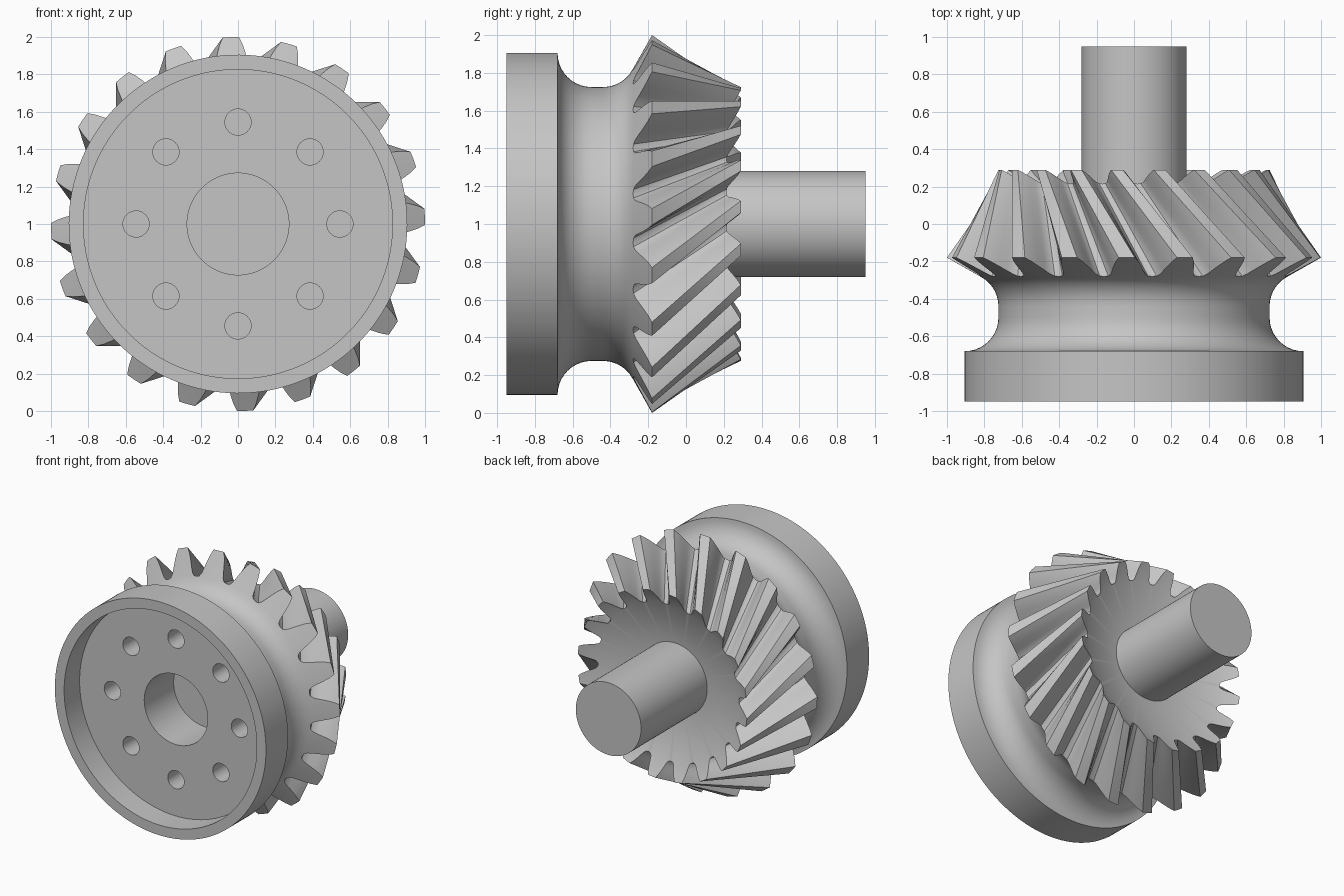
import bpy, bmesh
from math import radians, cos, sin, pi, sqrt
from mathutils import Matrix, Vector

cube = bpy.data.objects.get("Cube")
if cube:
    bpy.data.objects.remove(cube, do_unlink=True)

steel = bpy.data.materials.new("plain_grey_steel")
steel.use_nodes = True
GREY = (0.56, 0.56, 0.56, 1)
steel.diffuse_color = GREY
steel.node_tree.nodes["Principled BSDF"].inputs["Base Color"].default_value = GREY

TEETH, TWIST, PHASE = 20, 23, 2.2
STEPS = 10
# half a tooth outline: degrees from tooth centre, height from root to tip
half = [(9, 0), (7.4, 0.02), (6.3, 0.12), (5.5, 0.3), (4.6, 0.55), (3.6, 0.8), (2.5, 1)]
tooth = [(-a, h) for a, h in half] + [(0, 1)] + [(a, h) for a, h in half[:0:-1]]
section = [(360 / TEETH * i + a, h) for i in range(TEETH) for a, h in tooth]

# cone ends as (y, radius)
ROOT_BIG, TIP_BIG = (-0.28, 0.823), (-0.18, 1.0)
ROOT_SMALL, TIP_SMALL = (0.215, 0.605), (0.29, 0.727)


def loop(root, tip, turn):
    """Points of one closed loop around the y axis, rising from root to tip on each tooth."""
    points = []
    for a, h in section:
        y, r = (p + (q - p) * h for p, q in zip(root, tip))
        ang = radians(a + PHASE + turn)
        points.append(Vector((r * cos(ang), y, 1 + r * sin(ang))))
    return points


def make_object(name, bm):
    mesh = bpy.data.meshes.new(name)
    bm.to_mesh(mesh)
    bm.free()
    ob = bpy.data.objects.new(name, mesh)
    bpy.context.collection.objects.link(ob)
    mesh.materials.append(steel)
    return ob


def cylinder(bm, x, z, radius, y0, y1, sides):
    place = Matrix.Translation((x, (y0 + y1) / 2, z)) @ Matrix.Rotation(pi / 2, 4, 'X')
    bmesh.ops.create_cone(bm, cap_ends=True, segments=sides, radius1=radius,
                          radius2=radius, depth=y1 - y0, matrix=place)


def smooth(ob):
    bpy.ops.object.select_all(action='DESELECT')
    ob.select_set(True)
    bpy.context.view_layer.objects.active = ob
    bpy.ops.object.shade_smooth_by_angle(angle=radians(30))


# turned profile: bore, recess, flange, then the round groove
profile = [(-0.4, 0), (-0.4, 0.272), (-0.76, 0.272), (-0.76, 0.826),
           (-0.95, 0.826), (-0.95, 0.905), (-0.68, 0.905)]
G = 0.18
for i in range(1, 11):
    t = i / 10 * pi / 2
    profile.append((-0.68 + G * (1 - cos(t)), 0.905 - G * sin(t)))
for i in range(8):
    dy = 0.16 * i / 8
    profile.append((-0.44 + dy, 0.905 - sqrt(G * G - dy * dy)))

loops = [loop(p, p, 0) for p in profile + [ROOT_BIG]]
# straight skew teeth, ruled between the two toothed ends
big = loop(ROOT_BIG, TIP_BIG, 0)
small = loop(ROOT_SMALL, TIP_SMALL, TWIST)
for i in range(STEPS + 1):
    loops.append([p.lerp(q, i / STEPS) for p, q in zip(big, small)])
# shallow dish at the small end
for p in (ROOT_SMALL, (0.14, 0.28), (0.14, 0)):
    loops.append(loop(p, p, TWIST))

bm = bmesh.new()
rings = [[bm.verts.new(p) for p in points] for points in loops]
for a, b in zip(rings, rings[1:]):
    for i in range(len(a)):
        j = (i + 1) % len(a)
        bm.faces.new((a[i], a[j], b[j], b[i]))
bmesh.ops.remove_doubles(bm, verts=bm.verts, dist=0.0002)
bmesh.ops.recalc_face_normals(bm, faces=bm.faces)
gear = make_object("gear_body", bm)

# ring of bolt holes in the recess floor
bm = bmesh.new()
for i in range(8):
    a = i * pi / 4
    cylinder(bm, 0.545 * cos(a), 1 + 0.545 * sin(a), 0.07, -0.85, -0.55, 40)
cutter = make_object("bolt_hole_cutter", bm)
cutter.hide_render = True
cut = gear.modifiers.new("bolt_holes", 'BOOLEAN')
cut.operation = 'DIFFERENCE'
cut.solver = 'EXACT'
cut.object = cutter
bpy.context.view_layer.objects.active = gear
bpy.ops.object.modifier_apply(modifier=cut.name)
bpy.data.objects.remove(cutter, do_unlink=True)
smooth(gear)

# output shaft
bm = bmesh.new()
cylinder(bm, 0, 1, 0.28, 0, 0.95, 96)
smooth(make_object("shaft", bm))
